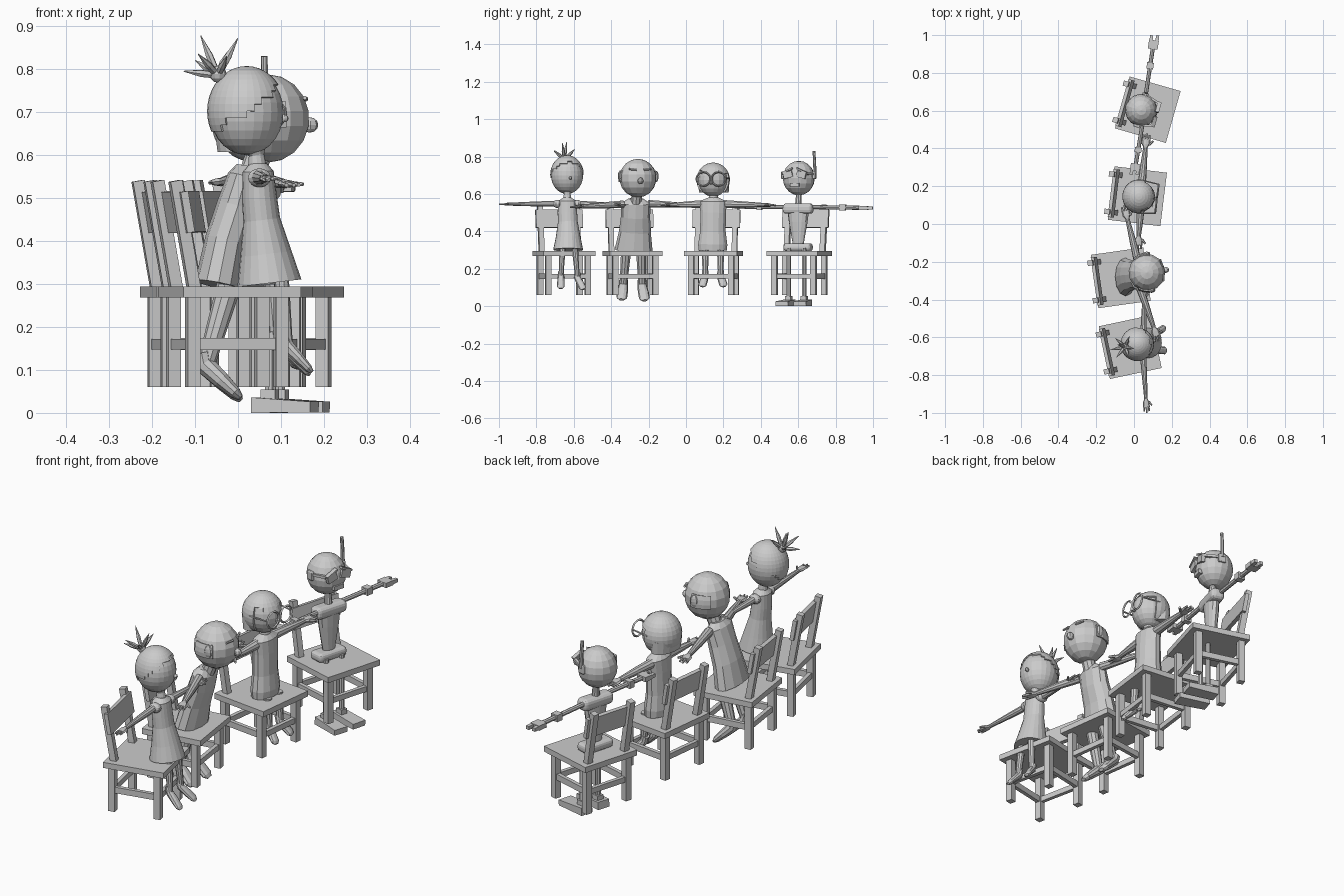
import bpy, bmesh, math
from mathutils import Matrix, Vector

if "Cube" in bpy.data.objects:
    bpy.data.objects.remove(bpy.data.objects["Cube"])

grey = bpy.data.materials.new("light grey")
grey.diffuse_color = (0.6, 0.6, 0.6, 1)
grey.use_nodes = True
grey.node_tree.nodes["Principled BSDF"].inputs["Base Color"].default_value = grey.diffuse_color


def finish(name, bm):
    bmesh.ops.recalc_face_normals(bm, faces=bm.faces)
    me = bpy.data.meshes.new(name)
    bm.to_mesh(me)
    bm.free()
    me.materials.append(grey)
    ob = bpy.data.objects.new(name, me)
    bpy.context.collection.objects.link(ob)
    return ob


def frame(x, y, z, yaw):
    return Matrix.Translation((x, y, z)) @ Matrix.Rotation(math.radians(yaw), 4, 'Z')


def box(name, M, loc, size, roll=0, bevel=0):
    bm = bmesh.new()
    bmesh.ops.create_cube(bm, size=1)
    R = Matrix.Rotation(math.radians(roll), 4, 'X')
    bmesh.ops.transform(bm, verts=bm.verts, matrix=M @ Matrix.Translation(loc) @ R @ Matrix.Diagonal((*size, 1)))
    if bevel:
        bmesh.ops.bevel(bm, geom=bm.edges[:], offset=bevel, segments=3, affect='EDGES', profile=0.5)
    return finish(name, bm)


def ball(name, M, loc, radii, segs=24, rings=14, keep=None, thick=0):
    """Ellipsoid; keep is a rule on unit-sphere positions (x is forward)."""
    bm = bmesh.new()
    bmesh.ops.create_uvsphere(bm, u_segments=segs, v_segments=rings, radius=1)
    if keep:
        gone = [f for f in bm.faces if not keep(f.calc_center_median())]
        bmesh.ops.delete(bm, geom=gone, context='FACES')
    bmesh.ops.transform(bm, verts=bm.verts, matrix=M @ Matrix.Translation(loc) @ Matrix.Diagonal((*radii, 1)))
    ob = finish(name, bm)
    if thick:
        mod = ob.modifiers.new("thickness", 'SOLIDIFY')
        mod.thickness = thick
    return ob


def loft(name, M, pts, radii, sides=12, hint=(1, 0, 0)):
    """Tube through points; radii are (along hint, across) pairs."""
    bm = bmesh.new()
    P = [Vector(p) for p in pts]
    k, ph = (math.sqrt(2), math.pi / 4) if sides == 4 else (1, 0)
    rings = []
    for i, p in enumerate(P):
        t = (P[min(i + 1, len(P) - 1)] - P[max(i - 1, 0)]).normalized()
        u = Vector(hint)
        u = (u - t * u.dot(t)).normalized()
        v = t.cross(u)
        a, b = radii[i] if isinstance(radii[i], tuple) else (radii[i], radii[i])
        rings.append([bm.verts.new(M @ (p + u * a * k * math.cos(ph + j * math.tau / sides)
                                        + v * b * k * math.sin(ph + j * math.tau / sides))) for j in range(sides)])
    for r, s in zip(rings, rings[1:]):
        for j in range(sides):
            bm.faces.new((r[j], r[(j + 1) % sides], s[(j + 1) % sides], s[j]))
    bm.faces.new(rings[0])
    bm.faces.new(rings[-1])
    return finish(name, bm)


W = Matrix.Identity(4)


def arm(name, a, b, r=0.017, hand=0.075):
    """Straight arm with a flat hand; b is the fingertip."""
    a, b = Vector(a), Vector(b)
    d = (b - a).normalized()
    w = b - d * hand
    loft(name + "_arm", W, [a, a.lerp(w, 0.5), w], [r * 1.25, r, r * 0.65], 10)
    s = d.cross(Vector((0, 0, 1)))
    if s.x < 0:
        s = -s
    loft(name + "_palm", W, [w, w + d * hand * .25, w + d * hand * .6],
         [(r * .6, r * .6), (r * 1.25, r * .6), (r * 1.3, r * .5)], 8)
    for j in (-1, 0, 1):
        f = w + d * hand * .55 + s * r * .85 * j
        loft(name + "_finger", W, [f, b + s * r * .9 * j - d * abs(j) * .008], [r * .38, r * .28], 6)
    loft(name + "_thumb", W, [w + d * hand * .2 + s * r, w + d * hand * .5 + s * r * 2.1], [r * .4, r * .28], 6)


def leg(name, hip, ankle, toe, r, foot):
    hip, ankle, toe = Vector(hip), Vector(ankle), Vector(toe)
    loft(name + "_leg", W, [hip, ankle], [r * 1.2, r * .85], 10)
    d = toe - ankle
    loft(name + "_shoe", W, [ankle + Vector((-.01, 0, .03)), ankle - d * .05, ankle + d * .45, ankle + d * .85, toe],
         [r, (foot * .85, foot * .85), (foot, foot * .7), (foot, foot * .5), (foot * .5, foot * .25)], 10, (0, 1, 0))


# Chairs: seat, legs, rails and leaning back
def chair(x, y, yaw):
    M = frame(x, y, 0, yaw)
    box("seat", M, (0, 0, .281), (.28, .285, .026))
    for s in (-1, 1):
        for px in (-.11, .10):
            box("chair_leg", M, (px, s * .108, .165), (.03, .03, .21))
        box("side_rail", M, (-.005, s * .108, .16), (.2, .018, .028))
        loft("back_post", M, [(-.105, s * .1, .285), (-.15, s * .1, .54)], [(.014, .014)] * 2, 4)
    for px in (-.11, .10):
        box("cross_rail", M, (px, 0, .16), (.018, .2, .025))
    loft("backrest", M, [(-.118, 0, .42), (-.134, 0, .515)], [(.009, .128)] * 2, 4)


for c in ((-.02, -.652, 12), (-.07, -.285, 8), (.018, .147, -7), (.073, .605, -16)):
    chair(*c)

# Girl with tufted hair and a dress
H = frame(.02, -.636, .70, 12)
ball("girl_head", H, (0, 0, 0), (.086, .086, .1))
loft("girl_neck", W, [(.035, -.636, .64), (.043, -.635, .6), (.046, -.635, .555)], [.035, .018, .024], 12)
ball("girl_hair", H, (0, 0, .002), (.092, .09, .105), 32, 20,
     lambda c: c.z > .05 + .5 * c.x + .3 * max(c.x, 0) + .06 * math.sin(9 * c.x), .006)
ball("hair_knot", H, (-.068, 0, .088), (.02, .02, .02), 10, 6)
for tx, ty, tz in ((-.15, 0, .095), (-.125, -.045, .135), (-.105, .02, .178), (-.025, -.02, .172),
                   (-.035, .05, .14), (-.11, .055, .12), (-.06, -.06, .13)):
    a, b = Vector((-.068, 0, .085)), Vector((tx, ty, tz))
    loft("hair_spike", H, [a, a.lerp(b, .5), b], [.008, .009, .001], 6, (.3, .9, .1))
ball("girl_nose", H, (.088, 0, -.015), (.012, .009, .009), 8, 6)
loft("dress", W, [(.047, -.635, .58), (.047, -.635, .562), (.05, -.634, .5), (.055, -.632, .45), (.065, -.63, .37),
                  (.073, -.63, .302)],
     [(.02, .022), (.036, .05), (.041, .052), (.043, .053), (.06, .066), (.075, .08)], 20)
for s in (-1, 1):
    ball("dress_sleeve", W, (.05, -.635 + s * .052, .547), (.028, .025, .022), 10, 8)
arm("girl_outer", (.047, -.675, .548), (.068, -1.0, .545), .014)
arm("girl_inner", (.05, -.595, .548), (.055, -.32, .543), .014)
leg("girl_right", (.1, -.66, .32), (.115, -.668, .155), (.172, -.67, .095), .015, .02)
leg("girl_left", (.1, -.595, .32), (.11, -.58, .15), (.165, -.548, .09), .015, .02)

# Old man leaning forward
H = frame(.068, -.257, .685, 8)
ball("old_head", H, (0, 0, 0), (.098, .1, .103), 14, 9)
loft("old_neck", W, [(.03, -.268, .55), (.055, -.26, .62)], [.03, .03], 10)
loft("old_coat", W, [(.022, -.268, .575), (.018, -.268, .55), (0, -.27, .48), (-.025, -.273, .4), (-.045, -.28, .297)],
     [(.025, .04), (.042, .08), (.05, .078), (.052, .085), (.056, .102)], 12)
ball("old_nose", H, (.1, 0, -.015), (.02, .016, .018), 8, 6)
for s in (-1, 1):
    ball("old_ear", H, (.012, s * .1, .01), (.02, .01, .028), 8, 6)
    loft("eyebrow", H, [(.088, s * .02, .045), (.08, s * .06, .048)], [.006, .005], 6, (0, 0, 1))
ball("old_side_hair", H, (0, 0, 0), (.104, .106, .106), 20, 16,
     lambda c: -.15 < c.z < .38 and abs(c.y) > .72 and c.x < .35, .006)
arm("old_right", (.03, -.335, .545), (.13, -.62, .53))
arm("old_left", (.02, -.2, .548), (-.052, .1, .535))
leg("old_right", (-.02, -.32, .3), (-.075, -.335, .11), (.006, -.345, .035), .024, .029)
leg("old_left", (-.02, -.24, .3), (-.075, -.235, .11), (.006, -.22, .03), .024, .029)

# Child with bobbed hair and round glasses
H = frame(.03, .145, .675, -7)
ball("child_head", H, (0, 0, 0), (.082, .08, .09), 18, 12)
ball("bob_hair", H, (-.004, 0, 0), (.088, .09, .093), 24, 16,
     lambda c: c.z > -.72 and (c.x < .2 or c.z > .45 + .15 * math.sin(6 * c.y)), .01)
loft("bob_hem", H, [(-.03, 0, -.01), (-.03, 0, -.068)], [(.056, .084), (.048, .08)], 16)
loft("child_neck", W, [(.035, .146, .62), (.04, .146, .55)], [.022, .026], 12)
for s in (-1, 1):
    bm = bmesh.new()
    R = Matrix.Translation((.092, s * .041, .005)) @ Matrix.Rotation(math.pi / 2, 4, 'Y')
    ring = [[bm.verts.new(H @ R @ Vector(((.037 + .005 * math.cos(b)) * math.cos(a),
                                          (.037 + .005 * math.cos(b)) * math.sin(a), .005 * math.sin(b))))
             for b in (0, math.pi / 2, math.pi, math.pi * 1.5)] for a in [math.tau * i / 18 for i in range(18)]]
    for i in range(18):
        n = ring[(i + 1) % 18]
        for j in range(4):
            bm.faces.new((ring[i][j], n[j], n[(j + 1) % 4], ring[i][(j + 1) % 4]))
    finish("glasses_rim", bm)
    loft("glasses_arm", H, [(.092, s * .077, .01), (.0, s * .088, .01)], [.004, .004], 6, (0, 0, 1))
ball("child_nose", H, (.083, 0, -.015), (.012, .01, .01), 8, 6)
loft("shirt", W, [(.04, .146, .58), (.04, .146, .56), (.04, .145, .5), (.04, .144, .4), (.042, .143, .33), (.042, .143, .297)],
     [(.022, .03), (.04, .075), (.045, .07), (.048, .07), (.054, .08), (.05, .078)], 14)
arm("child_left", (.04, .2, .546), (.068, .48, .54), .018)
arm("child_right", (.035, .09, .546), (.02, -.14, .54), .018)
for s, y in ((-1, .103), (1, .185)):
    leg("child", (.08, y, .3), (.09, y, .16), (.14, y + s * .018, .105), .017, .022)

# Robot with visor, antenna and flat feet
H = frame(.038, .603, .685, -16)
ball("robot_head", H, (0, 0, 0), (.085, .086, .092), 16, 10)
loft("robot_neck", W, [(.045, .603, .61), (.05, .6, .54)], [.014, .018], 10)
for s in (-1, 1):
    box("visor_lens", H, (.08, s * .037, .018), (.018, .05, .034), -s * 14)
    box("visor_brow", H, (.083, s * .04, .04), (.02, .06, .008), -s * 24)
    loft("visor_arm", H, [(.076, s * .062, .025), (-.005, s * .088, .02)], [.006, .006], 4, (0, 0, 1))
    box("ear_cup", H, (0, s * .087, .015), (.035, .014, .04), 0, .004)
box("mouth", H, (.078, 0, -.036), (.018, .05, .02))
loft("antenna", H, [(.0, .09, .02), (.0, .088, .09), (.0, .084, .145)], [.009, .008, .008], 8)
B = frame(.052, .6, 0, -16)
box("shoulder_bar", B, (0, 0, .522), (.065, .165, .055), 0, .02)
loft("robot_trunk", B, [(0, 0, .51), (0, 0, .45), (0, 0, .33)], [(.03, .06), (.028, .052), (.02, .03)], 12)
box("pelvis", B, (0, 0, .315), (.075, .15, .042), 0, .016)
for n, a, b in (("outer", (.06, .67, .53), (.11, .999, .525)), ("inner", (.045, .53, .53), (.0, .26, .53))):
    a, b = Vector(a), Vector(b)
    loft(n + "_rod", W, [a, a.lerp(b, .86)], [.011, .011], 8)
    loft(n + "_elbow", W, [a.lerp(b, .46), a.lerp(b, .56)], [(.018, .016)] * 2, 4)
    loft(n + "_hand", W, [a.lerp(b, .78), a.lerp(b, .92)], [(.026, .011)] * 2, 4)
    for s in (-1, 1):
        loft(n + "_claw", W, [a.lerp(b, .9) + Vector((s * .016, 0, 0)), b + Vector((s * .016, 0, 0))],
             [(.009, .009), (.008, .008)], 4)
for s in (-1, 1):
    loft("robot_leg", B, [(.035, s * .043, .31), (.035, s * .043, .03)], [.012, .012], 8)
    box("robot_ankle", B, (.035, s * .043, .04), (.035, .032, .03))
    loft("robot_foot", B, [(.0, s * .046, .018), (.145, s * .05, .0135)], [(.018, .03), (.0125, .034)], 4, (0, 0, 1))
